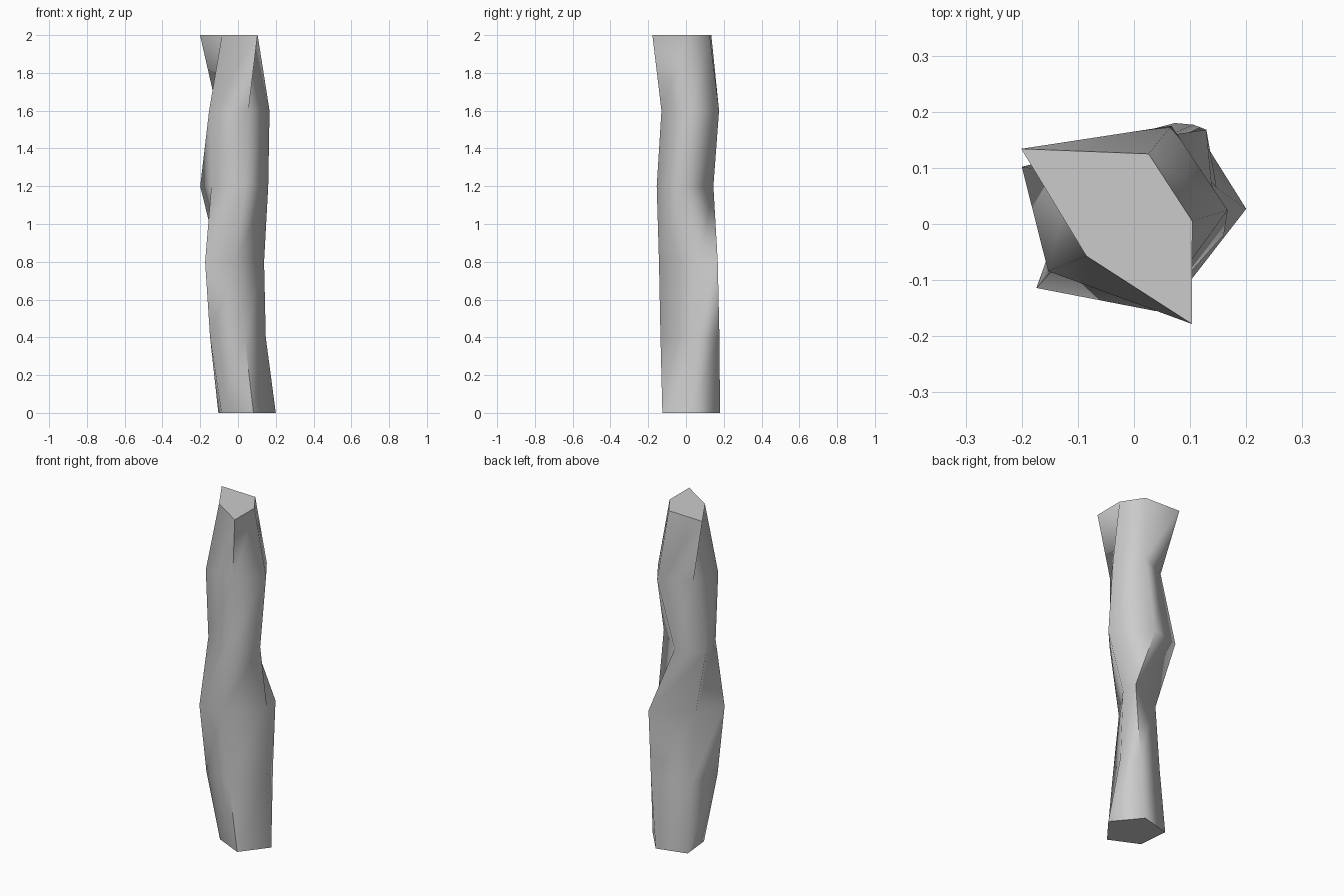
import bpy, bmesh

if "Cube" in bpy.data.objects:
    bpy.data.objects.remove(bpy.data.objects["Cube"])

# Five-sided trunk: one irregular pentagon (x, y) every 0.4 units of height
STEP = 0.4
RINGS = [
    [(-.104, .133), (.073, .180), (.200, .027), (.082, -.125), (-.087, -.045)],
    [(-.100, .092), (.106, .177), (.147, .065), (.035, -.135), (-.148, -.085)],
    [(-.102, .055), (.129, .168), (.138, .074), (-.015, -.143), (-.174, -.114)],
    [(-.200, .102), (-.027, .145), (.160, -.020), (.038, -.155), (-.141, -.077)],
    [(-.110, .088), (.067, .175), (.167, .025), (.055, -.130), (-.153, -.084)],
    [(-.201, .134), (.026, .125), (.104, .005), (.103, -.178), (-.085, -.057)],
]

bm = bmesh.new()
rings = [[bm.verts.new((x, y, i * STEP)) for x, y in pts]
         for i, pts in enumerate(RINGS)]

# Side faces, smooth shaded, every quad split along the same diagonal
for low, high in zip(rings, rings[1:]):
    for j in range(5):
        k = (j + 1) % 5
        bm.faces.new((low[j], low[k], high[j])).smooth = True
        bm.faces.new((low[k], high[k], high[j])).smooth = True

# Flat end caps with sharp rims
for ring in (rings[0], rings[-1]):
    cap = bm.faces.new(ring)
    cap.smooth = False
    for e in cap.edges:
        e.smooth = False

bmesh.ops.recalc_face_normals(bm, faces=bm.faces)

# Keep the tightest folds crisp
for e in bm.edges:
    if e.calc_face_angle(0) > 1.4:
        e.smooth = False

mesh = bpy.data.meshes.new("trunk")
bm.to_mesh(mesh)
bm.free()
trunk = bpy.data.objects.new("trunk", mesh)
bpy.context.collection.objects.link(trunk)
